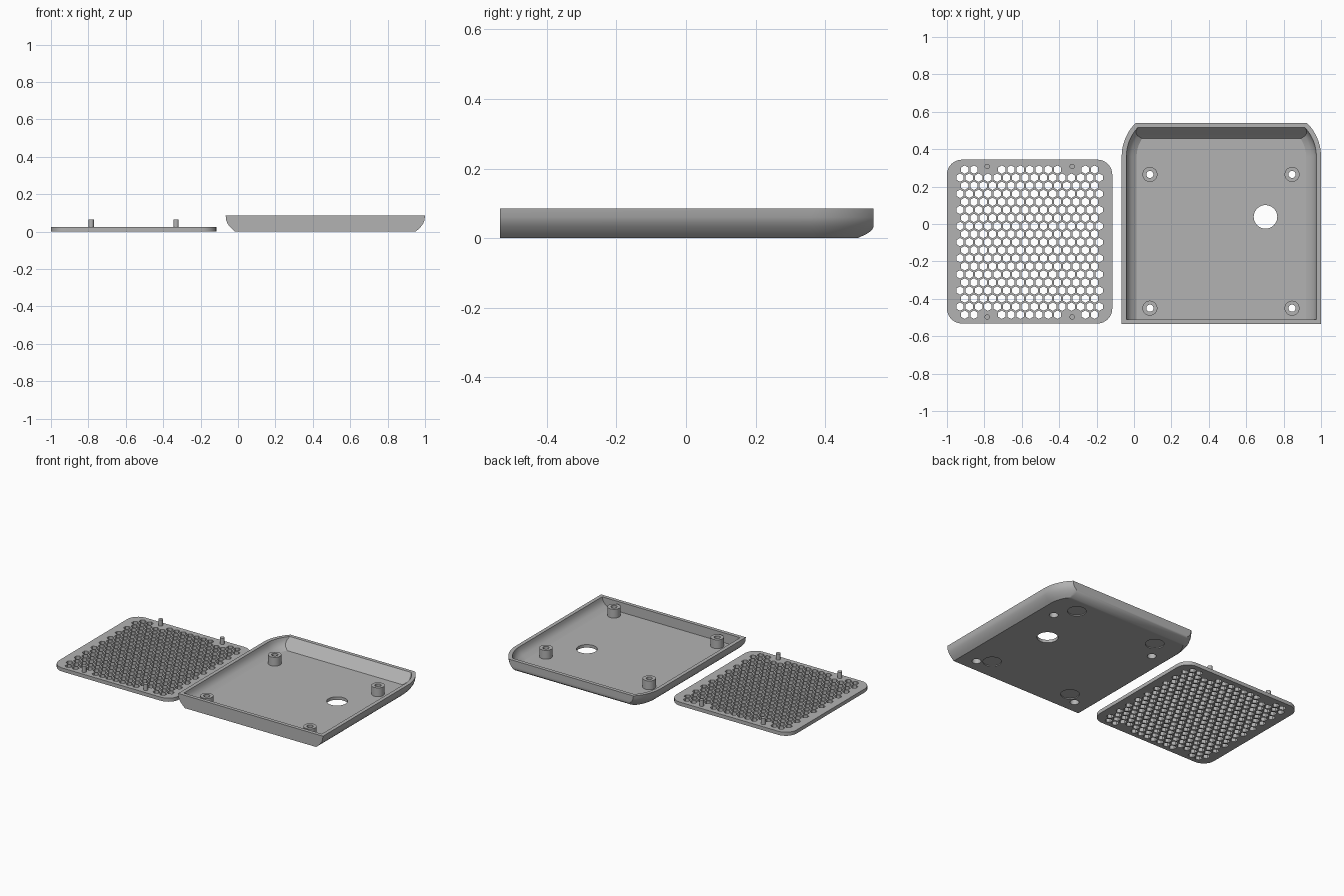
import bpy, bmesh, math

if "Cube" in bpy.data.objects:
    bpy.data.objects.remove(bpy.data.objects["Cube"])

grey = bpy.data.materials.new("plain_grey")
grey.diffuse_color = (0.45, 0.45, 0.45, 1)
grey.use_nodes = True
grey.node_tree.nodes["Principled BSDF"].inputs["Base Color"].default_value = grey.diffuse_color


def make(name, bm):
    bmesh.ops.recalc_face_normals(bm, faces=bm.faces)
    me = bpy.data.meshes.new(name)
    bm.to_mesh(me)
    bm.free()
    me.materials.append(grey)
    ob = bpy.data.objects.new(name, me)
    bpy.context.collection.objects.link(ob)
    return ob


def loft(bm, rings):
    """Closed solid through equal-length rings of points, capped at both ends."""
    vs = [[bm.verts.new(p) for p in r] for r in rings]
    n = len(vs[0])
    for a, b in zip(vs, vs[1:]):
        for i in range(n):
            j = (i + 1) % n
            bm.faces.new((a[i], a[j], b[j], b[i]))
    bm.faces.new(vs[0][::-1])
    bm.faces.new(vs[-1])


def prism(bm, x, y, r, z0, z1, n=32):
    """Upright prism; a vertex points towards +y."""
    loft(bm, [[(x + r * math.sin(2 * math.pi * i / n), y + r * math.cos(2 * math.pi * i / n), z)
               for i in range(n)] for z in (z0, z1)])


def cut(ob, bm):
    """Subtract the cutter mesh and bake the result."""
    cutter = make("cutter", bm)
    cutter.hide_render = True
    mod = ob.modifiers.new("cut", 'BOOLEAN')
    mod.object, mod.operation, mod.solver = cutter, 'DIFFERENCE', 'EXACT'
    dg = bpy.context.evaluated_depsgraph_get()
    baked = bpy.data.meshes.new_from_object(ob.evaluated_get(dg))
    ob.modifiers.clear()
    ob.data = baked
    bpy.data.objects.remove(cutter)


def smooth(ob, angle=30):
    bpy.ops.object.select_all(action='DESELECT')
    ob.select_set(True)
    bpy.context.view_layer.objects.active = ob
    bpy.ops.object.shade_smooth_by_angle(angle=math.radians(angle))


# ---- vent plate: rounded square with a honeycomb of holes
PX, PY, PW, PH, PR, PT = -0.558, -0.094, 0.442, 0.438, 0.08, 0.024
outline = []
for k, (sx, sy) in enumerate([(1, 1), (-1, 1), (-1, -1), (1, -1)]):
    for i in range(9):
        a = math.pi / 2 * (k + i / 8)
        outline.append((PX + sx * (PW - PR) + PR * math.cos(a),
                        PY + sy * (PH - PR) + PR * math.sin(a)))
bm = bmesh.new()
loft(bm, [[(x, y, z) for x, y in outline] for z in (0, PT)])
plate = make("vent_plate", bm)

bm = bmesh.new()
STEP, ROWS = 0.0496, 19
for row in range(ROWS):
    count = 15 + row % 2
    for i in range(count):
        # leave room for the pegs in the first and last rows
        if row in (0, ROWS - 1) and i in (2, 3, 11, 12):
            continue
        prism(bm, PX + (i - (count - 1) / 2) * STEP,
              PY - 0.003 + (row - (ROWS - 1) / 2) * 0.0431, 0.0225, -0.02, 0.05, 6)
cut(plate, bm)
smooth(plate)

# ---- pegs on the vent plate
for x in (-0.785, -0.331):
    for y in (0.308, -0.497):
        bm = bmesh.new()
        prism(bm, x, y, 0.014, PT - 0.005, 0.065, 20)
        smooth(make("plate_peg", bm))

# ---- tray: curved sides, sloped back, flat front
X0, X1, YF, YB, R, YARC = -0.066, 1.0, -0.535, 0.54, 0.2535, 0.36


def tray_ring(z, side, back, front):
    r = R - side
    amax = math.asin((YB - back - YARC) / r)
    left = [(X0 + side, YF + front)]
    for i in range(11):
        a = amax * i / 10
        left.append((X0 + side + r * (1 - math.cos(a)), YARC + r * math.sin(a)))
    right = [(X0 + X1 - x, y) for x, y in reversed(left)]
    return [(x, y, z) for x, y in left + right]


outer = [(0, 0.05, 0.046), (0.012, 0.036, 0.02), (0.022, 0.026, 0.006), (0.033, 0.017, 0),
         (0.045, 0.009, 0), (0.06, 0.003, 0), (0.085, 0, 0)]
inner = [(0.085, 0.025, 0.024), (0.068, 0.029, 0.04), (0.05, 0.038, 0.056),
         (0.036, 0.053, 0.069), (0.02, 0.08, 0.084)]
bm = bmesh.new()
loft(bm, [tray_ring(z, s, b, 0) for z, s, b in outer] +
     [tray_ring(z, s, b, 0.024) for z, s, b in inner])
tray = make("tray", bm)

# cable hole, screw holes and round foot recesses in the tray floor
POSTS = [(x, y) for x in (0.085, 0.845) for y in (0.265, -0.45)]
bm = bmesh.new()
prism(bm, 0.703, 0.038, 0.063, -0.05, 0.06, 48)
for x, y in POSTS:
    prism(bm, x, y, 0.027, -0.05, 0.05)
for x in (0.165, 0.769):
    for y in (0.388, -0.395):
        prism(bm, x, y, 0.056, -0.05, 0.006, 40)
cut(tray, bm)
smooth(tray)

# ---- hollow screw posts, wider inside at the bottom for the screw head
for x, y in POSTS:
    bm = bmesh.new()
    prism(bm, x, y, 0.04, 0.018, 0.078)
    post = make("screw_post", bm)
    bm = bmesh.new()
    prism(bm, x, y, 0.019, -0.05, 0.1)
    cut(post, bm)
    bm = bmesh.new()
    prism(bm, x, y, 0.027, -0.05, 0.045)
    cut(post, bm)
    smooth(post)
